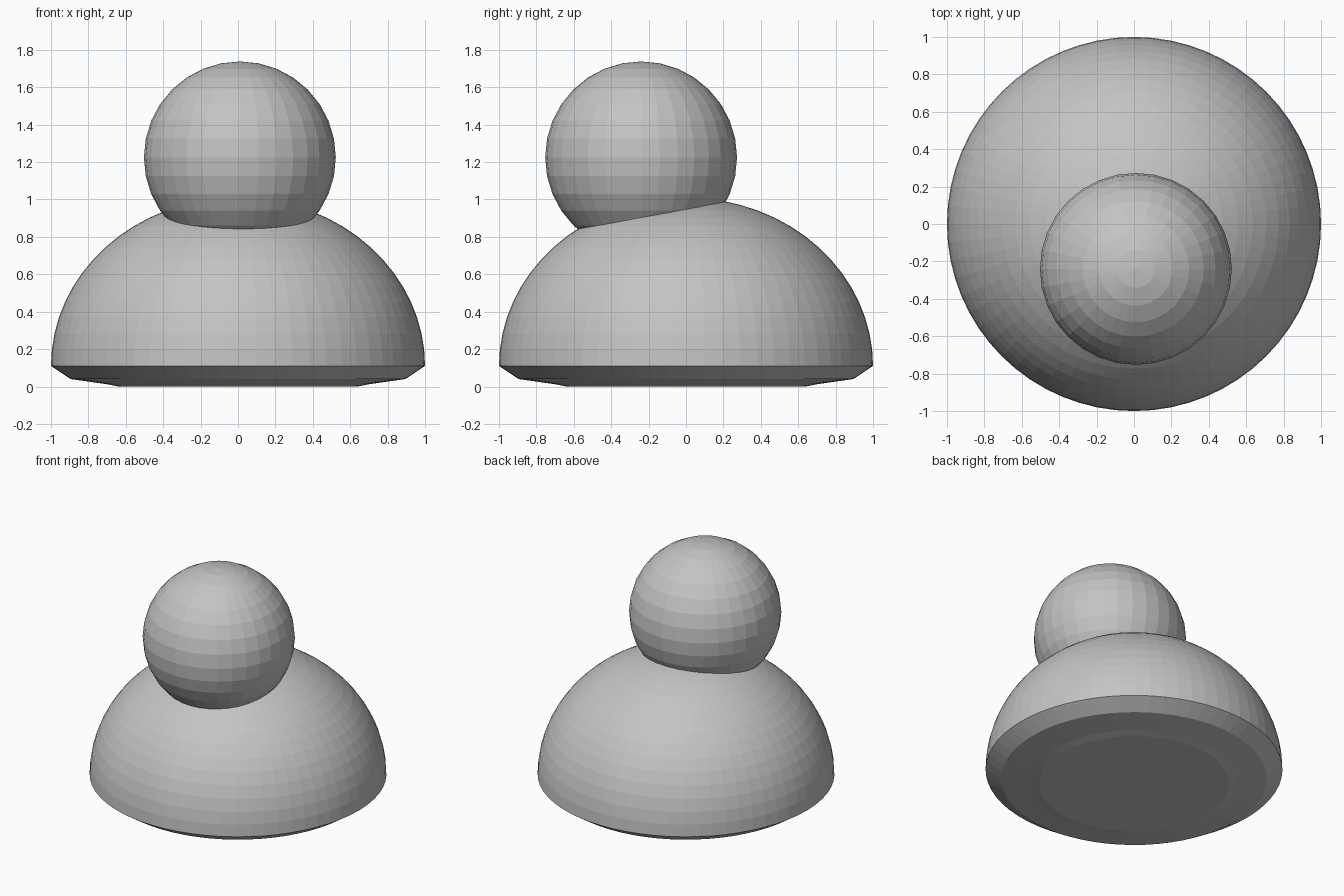
import bpy, bmesh, math

if "Cube" in bpy.data.objects:
    bpy.data.objects.remove(bpy.data.objects["Cube"])

grey = bpy.data.materials.new("plain grey")
grey.diffuse_color = (0.55, 0.55, 0.55, 1)
grey.use_nodes = True
grey.node_tree.nodes["Principled BSDF"].inputs["Base Color"].default_value = grey.diffuse_color


def finish(bm, name):
    bmesh.ops.recalc_face_normals(bm, faces=bm.faces)
    mesh = bpy.data.meshes.new(name)
    bm.to_mesh(mesh)
    bm.free()
    mesh.materials.append(grey)
    obj = bpy.data.objects.new(name, mesh)
    bpy.context.collection.objects.link(obj)
    return obj


# Domed base: half ellipsoid above a shallow, flattened underside
SEG, RINGS, RIM_Z, HEIGHT = 64, 16, 0.11, 0.9
profile = [(0.64, 0.0), (0.70, 0.012), (0.895, 0.04)]
for i in range(RINGS):
    a = math.pi / 2 * i / RINGS
    profile.append((math.cos(a), RIM_Z + HEIGHT * math.sin(a)))

bm = bmesh.new()
loops = []
for r, z in profile:
    loops.append([bm.verts.new((r * math.cos(2 * math.pi * k / SEG),
                                r * math.sin(2 * math.pi * k / SEG), z))
                  for k in range(SEG)])
for low, high in zip(loops, loops[1:]):
    for k in range(SEG):
        n = (k + 1) % SEG
        bm.faces.new((low[k], low[n], high[n], high[k]))
bm.faces.new(loops[0][::-1])
tip = bm.verts.new((0, 0, RIM_Z + HEIGHT))
for k in range(SEG):
    bm.faces.new((loops[-1][k], loops[-1][(k + 1) % SEG], tip))
finish(bm, "domed_base")

# Ball on top, set towards the front and sunk into the dome
bm = bmesh.new()
bmesh.ops.create_uvsphere(bm, u_segments=32, v_segments=16, radius=0.513)
ball = finish(bm, "top_ball")
ball.location = (0.01, -0.24, 1.225)
